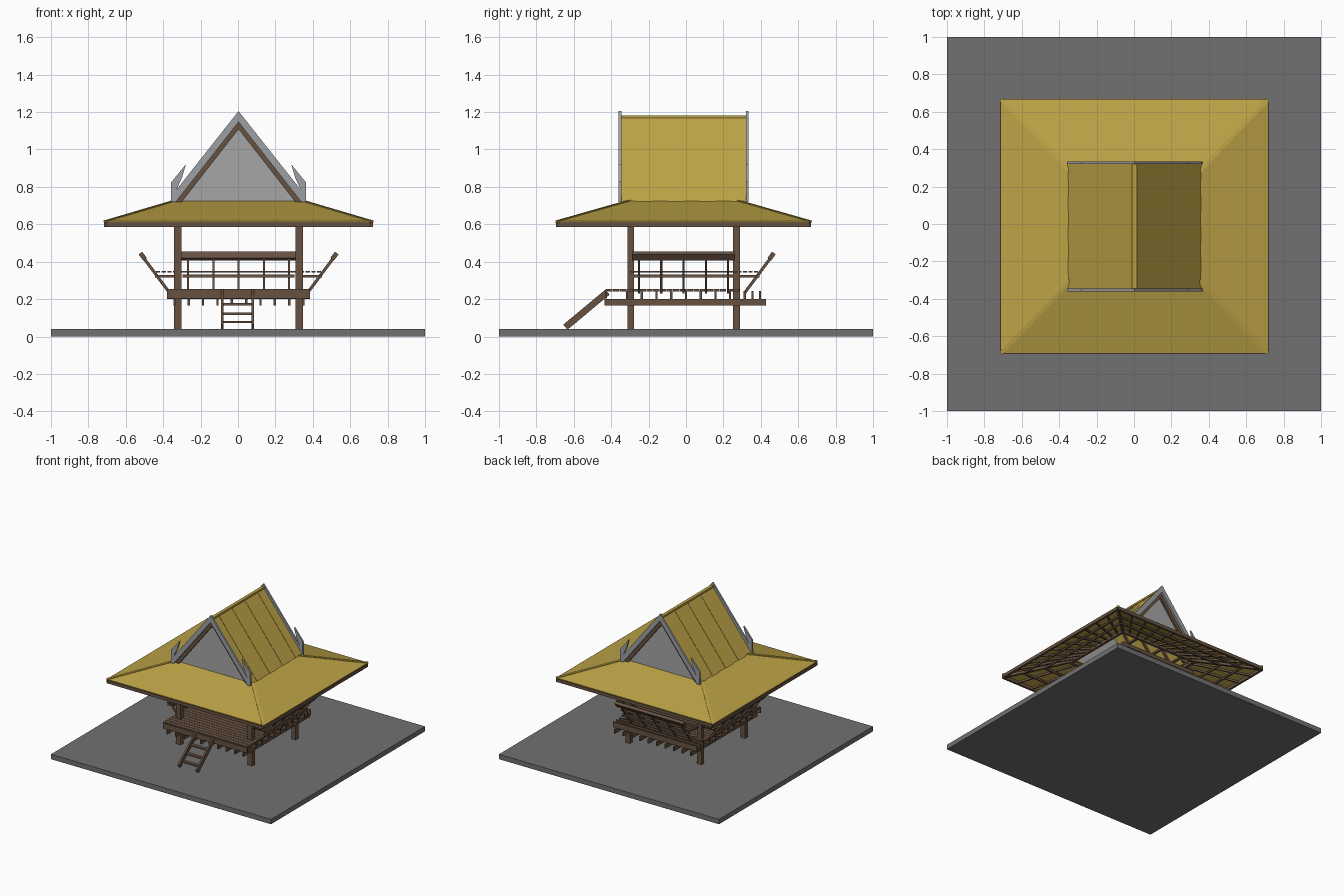
import bpy, bmesh, math
from mathutils import Vector, Matrix

if "Cube" in bpy.data.objects:
    bpy.data.objects.remove(bpy.data.objects["Cube"])

def material(name, r, g, b):
    m = bpy.data.materials.new(name)
    m.diffuse_color = (r, g, b, 1)
    m.use_nodes = True
    m.node_tree.nodes["Principled BSDF"].inputs["Base Color"].default_value = m.diffuse_color
    return m

STONE = material("ground grey", 0.165, 0.165, 0.165)
PALE = material("gable grey", 0.38, 0.38, 0.38)
TRIM = material("trim grey", 0.34, 0.35, 0.37)
GOLD = material("thatch gold", 0.50, 0.36, 0.06)
WOOD = material("wood brown", 0.135, 0.083, 0.053)
CX, CY = 0.003, -0.013          # building centre

def finish(name, bm, mat):
    bmesh.ops.recalc_face_normals(bm, faces=bm.faces)
    me = bpy.data.meshes.new(name)
    bm.to_mesh(me)
    bm.free()
    me.materials.append(mat)
    ob = bpy.data.objects.new(name, me)
    bpy.context.collection.objects.link(ob)
    return ob

def beams(name, items, mat):
    """Each item: (start, end, width, height), joined in one object."""
    bm = bmesh.new()
    for a, b, w, h in items:
        a, b = Vector(a), Vector(b)
        d = (b - a).normalized()
        side = d.cross(Vector((0, 0, 1)))
        side = side.normalized() if side.length > 1e-4 else Vector((1, 0, 0))
        up = side.cross(d)
        rot = Matrix((side, d, up)).transposed().to_4x4()
        size = Matrix.Diagonal((w, (b - a).length, h, 1))
        bmesh.ops.create_cube(bm, size=1, matrix=Matrix.Translation((a + b) / 2) @ rot @ size)
    return finish(name, bm, mat)

def plate(name, outline, y0, y1, mat):
    """Extrude an (x, z) outline from y0 to y1."""
    bm = bmesh.new()
    f = bm.faces.new([bm.verts.new((x + CX, y0 + CY, z)) for x, z in outline])
    r = bmesh.ops.extrude_face_region(bm, geom=[f])
    bmesh.ops.translate(bm, vec=(0, y1 - y0, 0), verts=[v for v in r["geom"] if isinstance(v, bmesh.types.BMVert)])
    return finish(name, bm, mat)

def mirrored(half):
    """Complete a half outline running from top centre to bottom centre."""
    return half + [(-x, z) for x, z in reversed(half) if x > 0]

# Ground slab
beams("ground_slab", [((0, -1, .02), (0, 1, .02), 2, .04)], STONE)

# Corner posts
beams("posts", [((CX + sx * .325, CY + sy * .283, .04), (CX + sx * .325, CY + sy * .283, .61), .04, .035)
                for sx in (-1, 1) for sy in (-1, 1)], WOOD)

# Floor: long bearers, cross joists, planks
beams("floor_bearers", [((-.34 + .0767 * i, -.435, .183), (-.34 + .0767 * i, .428, .183), .012, .035)
                        for i in range(10)], WOOD)
beams("floor_joists", [((-.38, y, .222), (.385, y, .222), .012, .044)
                       for y in [-.315 + .0787 * i for i in range(9)] + [.355, .395]], WOOD)
beams("floor_planks", [((-.38, -.41 + .0358 * i, .247), (.385, -.41 + .0358 * i, .247), .033, .012)
                       for i in range(20)], WOOD)
beams("front_edge_beam", [((-.38, -.428, .225), (.385, -.428, .225), .012, .044)], WOOD)

# Ladder
step = [(-.6, .085), (-.55, .13), (-.495, .18)]
beams("ladder_sides", [((x, -.645, .05), (x, -.42, .237), .014, .035) for x in (-.085, .078)], WOOD)
beams("ladder_rungs", [((-.085, y, z - .008), (.078, y, z - .008), .03, .012) for y, z in step], WOOD)

# Leaning bench backs on the left, right and rear
def bench(name, out, base, half):
    along = Vector((-out.y, out.x, 0))
    c = Vector((CX, CY, 0))
    def p(u, v, z):
        return c + along * u + out * (base + v) + Vector((0, 0, z))
    spots = [half * .9 * k / 2 for k in range(-2, 3)]
    items = [(p(u, .045, .235), p(u, .19, .43), .011, .016) for u in spots]          # leaning struts
    items += [(p(u, 0, .323), p(u, .115, .323), .011, .014) for u in spots]          # seat arms
    items += [(p(-half - .02, v, .347), p(half + .02, v, .347), .022, .008) for v in (.015, .045, .075, .105)]
    items += [(p(-half, .115, .323), p(half, .115, .323), .014, .016),
              (p(-half, 0, .323), p(half, 0, .323), .014, .016)]
    beams(name, items, WOOD)
    # tilted top rail
    lean = Vector((.025, .033))
    beams(name + "_top_rail", [(p(u, .175, .413), p(u, .175 + lean.x, .413 + lean.y), half * 2 + .02, .024)
                               for u in [0]], WOOD)

bench("right_bench", Vector((1, 0, 0)), .325, .265)
bench("left_bench", Vector((-1, 0, 0)), .325, .265)
bench("rear_bench", Vector((0, 1, 0)), .283, .30)

# Lower hipped roof skirt
EX, EY, TX, TY, EZ, TZ = .713, .677, .34, .29, .612, .722

def skirt(sx, sy, t, drop=0):
    """Corner of the skirt, t=0 at the eave and t=1 at the top."""
    return Vector((CX + sx * (EX + (TX - EX) * t), CY + sy * (EY + (TY - EY) * t), EZ + (TZ - EZ) * t - drop))

CORNERS = [(-1, -1), (1, -1), (1, 1), (-1, 1)]
bm = bmesh.new()
low = [bm.verts.new(skirt(*c, 0)) for c in CORNERS]
top = [bm.verts.new(skirt(*c, 1)) for c in CORNERS]
for i in range(4):
    j = (i + 1) % 4
    bm.faces.new((low[i], low[j], top[j], top[i]))
roof = finish("roof_skirt", bm, GOLD)
mod = roof.modifiers.new("thickness", "SOLIDIFY")
mod.thickness, mod.offset = .01, 0
beams("hip_caps", [(skirt(*c, 0, -.002), skirt(*c, 1, -.002), .022, .012) for c in CORNERS], GOLD)

# Eave boards, purlin rings, hip and common rafters below the skirt
rings = []
for t, w, h, drop in [(.01, .018, .026, .014), (.3, .012, .014, .026), (.6, .012, .014, .026), (.97, .02, .025, .022)]:
    for i in range(4):
        rings.append((skirt(*CORNERS[i], t, drop), skirt(*CORNERS[(i + 1) % 4], t, drop), w, h))
beams("eave_boards_and_purlins", rings, WOOD)
rafters = [(skirt(*c, .02, .016), skirt(*c, 1, .016), .02, .02) for c in CORNERS]
for i in range(4):
    a, b = CORNERS[i], CORNERS[(i + 1) % 4]
    for k in range(1, 10):
        f = k / 10
        rafters.append((skirt(*a, .02, .014).lerp(skirt(*b, .02, .014), f),
                        skirt(*a, 1, .014).lerp(skirt(*b, 1, .014), f), .012, .014))
beams("skirt_rafters", rafters, WOOD)

# Tie beams joining the posts
beams("tie_beams", [((CX - .34, CY + s * .283, .6), (CX + .34, CY + s * .283, .6), .025, .03) for s in (-1, 1)]
      + [((CX + s * .325, CY - .3, .6), (CX + s * .325, CY + .3, .6), .025, .03) for s in (-1, 1)], WOOD)

# Upper gable roof laid in thatch strips
for i in range(8):
    y = -.335 + i * .67 / 8
    lift = .003 * (i % 2)
    plate("gable_thatch", mirrored([(0, 1.177 + lift), (.355 + lift, .72), (.342, .72), (0, 1.16)]),
          y, y + .67 / 8, GOLD)
beams("ridge_cap", [((CX, CY - .335, 1.175), (CX, CY + .335, 1.175), .026, .014)], GOLD)

# Rafter frames and purlins inside the gable
for y in (-.327, -.2, -.067, .067, .2, .312):
    deep = .05 if abs(y) > .3 else .03
    plate("gable_rafters", mirrored([(0, 1.158), (.342, .72), (.342 - deep * .78, .72), (0, 1.158 - deep)]),
          y, y + .015, WOOD)
beams("gable_purlins", [((CX + s * x, CY - .32, 1.135 - x * 1.28), (CX + s * x, CY + .32, 1.135 - x * 1.28), .014, .014)
                        for s in (-1, 1) for x in (.02, .12, .22, .3)], WOOD)

# Gable end panels and bargeboards with upturned horns
board = mirrored([(0, 1.205), (.332, .785), (.302, .85), (.282, .92), (.36, .825),
                  (.362, .72), (.335, .72), (0, 1.147)])
for s, side in ((-1, "front"), (1, "rear")):
    plate(side + "_gable_panel", [(0, 1.15), (.33, .715), (-.33, .715)], s * .295, s * .303, PALE)
    plate(side + "_bargeboard", board, s * .333, s * .348, TRIM)
